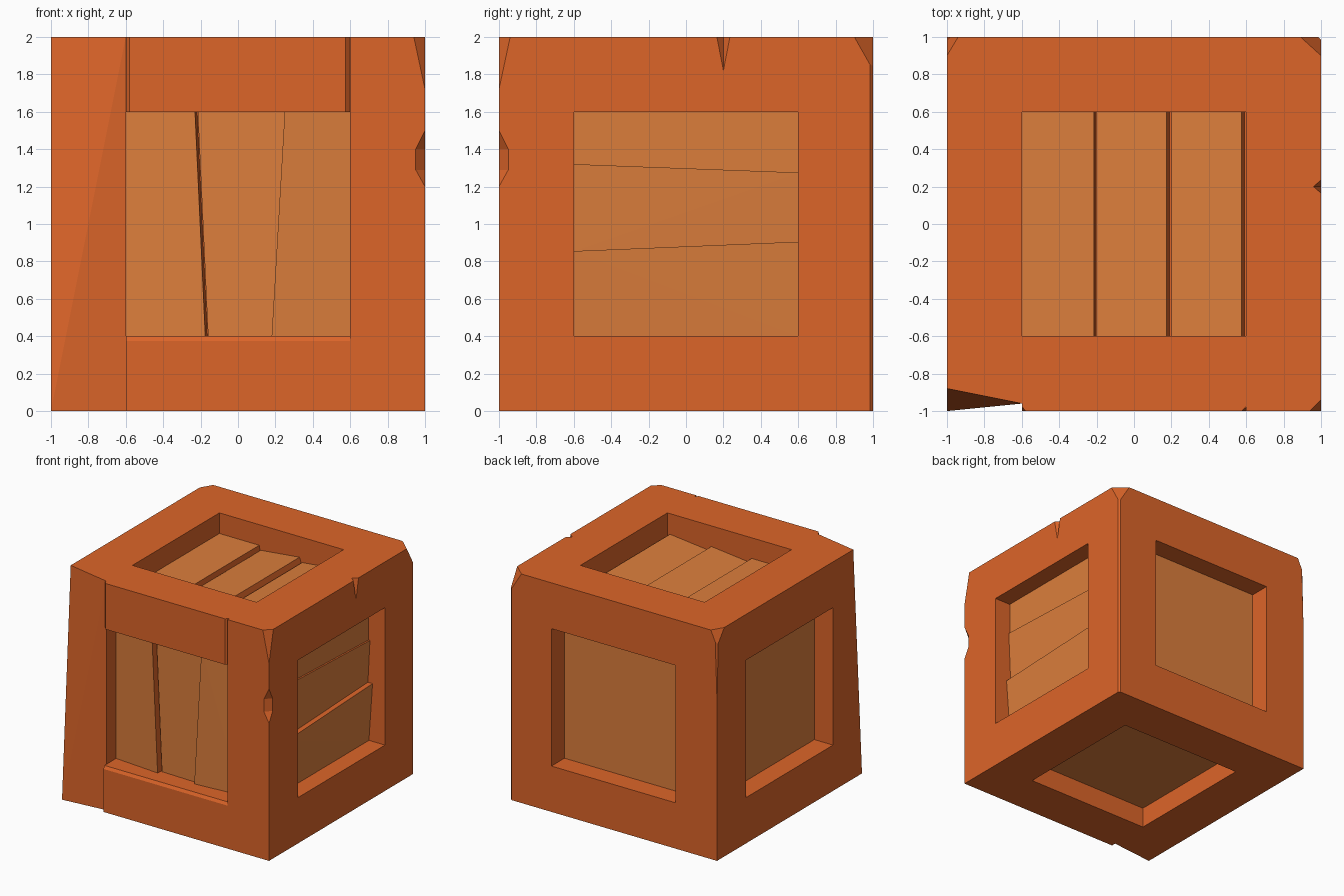
import bpy, bmesh
from mathutils import Vector

if "Cube" in bpy.data.objects:
    bpy.data.objects.remove(bpy.data.objects["Cube"])


def material(name, rgb):
    m = bpy.data.materials.new(name)
    m.diffuse_color = (*rgb, 1)
    m.use_nodes = True
    m.node_tree.nodes["Principled BSDF"].inputs["Base Color"].default_value = m.diffuse_color
    return m


FRAME = material("frame_wood", (0.72, 0.13, 0.022))
PLANK = material("plank_wood", (0.72, 0.21, 0.045))


def to_object(name, bm, *mats):
    bmesh.ops.recalc_face_normals(bm, faces=bm.faces)
    me = bpy.data.meshes.new(name)
    bm.to_mesh(me)
    bm.free()
    ob = bpy.data.objects.new(name, me)
    bpy.context.collection.objects.link(ob)
    for m in mats:
        me.materials.append(m)
    return ob


def hull(name, pts, mats=(FRAME,), face_dir=None):
    """Convex solid; faces along face_dir take the first material, sides the second."""
    bm = bmesh.new()
    for p in pts:
        bm.verts.new(p)
    res = bmesh.ops.convex_hull(bm, input=bm.verts[:])
    loose = [v for v in bm.verts if not v.link_faces]
    bmesh.ops.delete(bm, geom=loose, context='VERTS')
    bm.normal_update()
    bmesh.ops.dissolve_limit(bm, angle_limit=0.005, verts=bm.verts[:], edges=bm.edges[:])
    if face_dir:
        for f in bm.faces:
            f.material_index = 0 if abs(f.normal.dot(Vector(face_dir))) > 0.8 else 1
    return to_object(name, bm, *mats)


def box_pts(lo, hi):
    return [(x, y, z) for x in (lo[0], hi[0]) for y in (lo[1], hi[1]) for z in (lo[2], hi[2])]


# Frame block with chipped corners cut by planes
bm = bmesh.new()
bmesh.ops.create_cube(bm, size=2)
bmesh.ops.translate(bm, verts=bm.verts, vec=(0, 0, 1))
chips = [
    ((0.94, -1, 2), (1, -0.94, 2), (1, -1, 1.72)),
    ((0.985, 1, 0), (1, 0.985, 0), (1, 0.985, 2)),
    ((0.89, 1, 2), (1, 0.9, 2), (1, 0.985, 1.85)),
    ((-0.98, 1, 2), (-1, 0.98, 2), (-1, 1, 1.37)),
    ((-0.94, 1, 2), (-1, 0.9, 2), (-1, 1, 1.87)),
]
for a, b, c in chips:
    a, b, c = Vector(a), Vector(b), Vector(c)
    n = (b - a).cross(c - a).normalized()
    if n.dot(Vector((0, 0, 1)) - a) > 0:
        n = -n
    r = bmesh.ops.bisect_plane(bm, geom=bm.verts[:] + bm.edges[:] + bm.faces[:],
                               plane_co=a, plane_no=n, clear_outer=True)
    edges = [e for e in r['geom_cut'] if isinstance(e, bmesh.types.BMEdge)]
    bmesh.ops.edgenet_fill(bm, edges=edges)
frame = to_object("crate_frame", bm, FRAME)


def cut(pts):
    tool = hull("cutter", pts)
    tool.hide_render = True
    mod = frame.modifiers.new("cut", 'BOOLEAN')
    mod.operation, mod.solver, mod.object = 'DIFFERENCE', 'EXACT', tool
    bpy.context.view_layer.objects.active = frame
    bpy.ops.object.modifier_apply(modifier=mod.name)
    bpy.data.objects.remove(tool)


# Square recesses in all six sides
D = 0.23
for axis in range(3):
    for side in (-1, 1):
        lo, hi = [-0.6] * 3, [0.6] * 3
        lo[axis], hi[axis] = sorted((side * (1 - D), side * 1.1))
        lo[2] += 1
        hi[2] += 1
        cut(box_pts(lo, hi))

# Space for the loose corner post
cut(box_pts((-1.1, -1.1, -0.1), (-0.6, -0.6, 2.1)))

# Dents: right front edge, top right edge
cut([(1, -1, 1.2), (1, -1, 1.5), (1.1, -1.1, 1.2), (1.1, -1.1, 1.5)]
    + [p for z in (1.29, 1.4) for p in ((0.95, -1, z), (1, -0.95, z))])
cut([(1, 0.165, 2), (1, 0.235, 2), (1, 0.2, 1.82), (0.96, 0.2, 2), (1.1, 0.2, 2.1)])

# Worn ends of the front top beam and worn lip of the front lower beam
for x0, x1 in ((-0.58, -0.6), (0.575, 0.6)):
    cut([(x, y, z) for z in (1.59, 2.05) for x, y in ((x0, -1), (x1, -0.975), (x1, -1.03))])
cut([(x, y, z) for x in (-0.61, 0.6) for y, z in ((-1, 0.375), (-0.985, 0.4), (-1.03, 0.4))])

# Loose, twisted corner post
hull("corner_post", [(-1, -1, 0), (-0.6, -0.96, 0), (-0.6, -0.6, 0), (-1, -0.6, 0),
                     (-1, -0.88, 2), (-0.6, -0.96, 2), (-0.6, -0.6, 2), (-1, -0.6, 2)])

# Plain panels: back, left, bottom
hull("back_panel", box_pts((-0.6, 0.7, 0.4), (0.6, 0.82, 1.6)), (PLANK,))
hull("left_panel", box_pts((-0.82, -0.6, 0.4), (-0.7, 0.6, 1.6)), (PLANK,))
hull("bottom_panel", box_pts((-0.6, -0.6, 0.18), (0.6, 0.6, 0.3)), (PLANK,))


def planks(name, place, face_dir, v0, v1, edges, depths, insets):
    for i, (da, db) in enumerate(depths):
        pts = []
        for v, k in ((v0, 0), (v1, 1)):
            a, b = edges[i][k], edges[i + 1][k]
            pts += [place(a, v, 0.26), place(b, v, 0.26),
                    place(a, v, da), place(b - insets[i], v, db)]
        hull(f"{name}_plank_{i + 1}", pts, (PLANK, FRAME), face_dir)


# Tilted planks: front upright, right side level, top running front to back
planks("front", lambda u, v, d: (u, -1 + d, v), (0, 1, 0), 0.4, 1.6,
       [(-0.6, -0.6), (-0.16, -0.215), (0.18, 0.25), (0.6, 0.6)],
       [(0.175, 0.14), (0.18, 0.17), (0.14, 0.175)], (0.015, 0, 0))
planks("right", lambda u, v, d: (1 - d, v, u), (1, 0, 0), -0.6, 0.6,
       [(0.4, 0.4), (0.855, 0.905), (1.32, 1.275), (1.6, 1.6)],
       [(0.155, 0.12), (0.165, 0.145), (0.16, 0.155)], (0, 0, 0))
planks("top", lambda u, v, d: (u, v, 2 - d), (0, 0, 1), -0.6, 0.6,
       [(-0.6, -0.6), (-0.2, -0.2), (0.2, 0.2), (0.6, 0.6)],
       [(0.18, 0.18), (0.22, 0.18), (0.22, 0.18)], (0.015, 0.025, 0.025))
